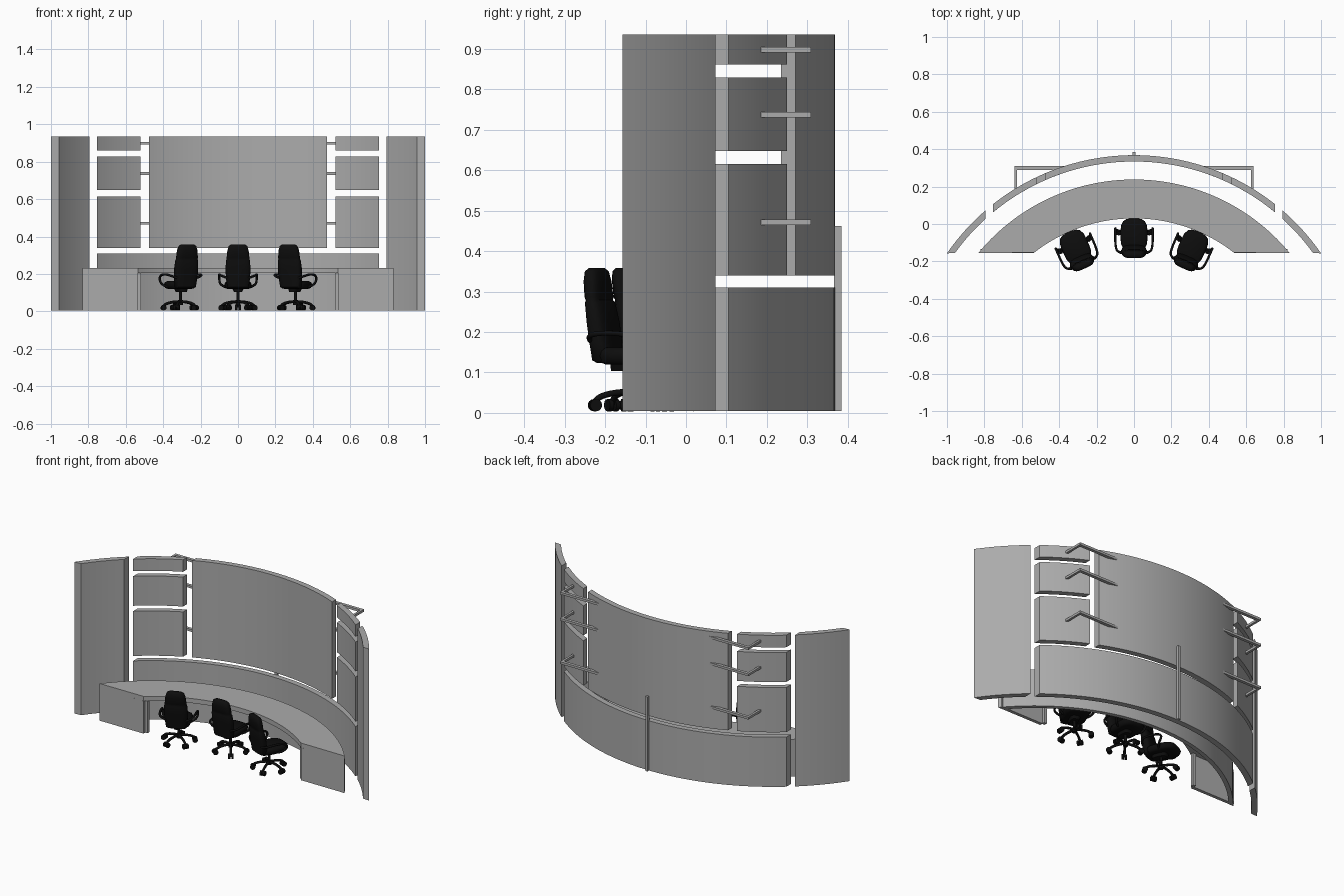
import bpy, bmesh, math
from mathutils import Matrix, Vector

if "Cube" in bpy.data.objects:
    bpy.data.objects.remove(bpy.data.objects["Cube"])

black = bpy.data.materials.new("black_upholstery")
black.diffuse_color = (0.004, 0.004, 0.004, 1)
black.use_nodes = True
black.node_tree.nodes["Principled BSDF"].inputs["Base Color"].default_value = black.diffuse_color
grey = bpy.data.materials.new("mid_grey")
grey.diffuse_color = (0.41, 0.41, 0.41, 1)
grey.use_nodes = True
grey.node_tree.nodes["Principled BSDF"].inputs["Base Color"].default_value = grey.diffuse_color
WALL = (-0.847, 1.181, 1.215)     # arc centre y, inner radius, outer radius
DESK = (-0.84, 0.87, 1.078)


def finish(name, bm, angle=30, mat=grey):
    bmesh.ops.recalc_face_normals(bm, faces=bm.faces)
    me = bpy.data.meshes.new(name)
    bm.to_mesh(me)
    bm.free()
    me.materials.append(mat)
    ob = bpy.data.objects.new(name, me)
    bpy.context.collection.objects.link(ob)
    bpy.context.view_layer.objects.active = ob
    ob.select_set(True)
    bpy.ops.object.shade_smooth_by_angle(angle=math.radians(angle))
    ob.select_set(False)
    return ob


def skin(bm, rings):
    for a, b in zip(rings, rings[1:]):
        n = len(a)
        for i in range(n):
            bm.faces.new((a[i], a[(i + 1) % n], b[(i + 1) % n], b[i]))
    bm.faces.new(rings[0])
    bm.faces.new(rings[-1])


def arc_panel(name, arc, inner_x, outer_x, z0, z1, n=32):
    """Curved slab between two radii, its ends set by x ranges."""
    cy, ri, ro = arc
    bm = bmesh.new()
    rings = []
    for i in range(n + 1):
        t = i / n
        pts = []
        for r, (a, b) in ((ri, inner_x), (ro, outer_x)):
            x = a + (b - a) * t
            pts.append((x, cy + math.sqrt(r * r - x * x)))
        (xi, yi), (xo, yo) = pts
        rings.append([bm.verts.new(p) for p in
                      ((xi, yi, z0), (xo, yo, z0), (xo, yo, z1), (xi, yi, z1))])
    skin(bm, rings)
    return finish(name, bm)


def box(name, lo, hi):
    bm = bmesh.new()
    lo, hi = Vector(lo), Vector(hi)
    m = Matrix.Translation((lo + hi) / 2) @ Matrix.Diagonal((*[abs(v) for v in hi - lo], 1))
    bmesh.ops.create_cube(bm, size=1, matrix=m)
    return finish(name, bm)


# Curved wall
arc_panel("lower_wall", WALL, (-.755, .755), (-.755, .755), .005, .31, 48)
arc_panel("main_wall_panel", WALL, (-.475, .475), (-.475, .475), .34, .935, 40)
box("rear_post", (-.007, .366, .005), (.007, .384, .462))
for s, side in ((-1, "left"), (1, "right")):
    arc_panel(f"{side}_wing", WALL, (s * .793, s * .957), (s * .793, s * 1), .005, .935, 12)
    for i, (z0, z1) in enumerate(((.34, .615), (.648, .829), (.861, .935))):
        arc_panel(f"{side}_side_panel_{i}", WALL, (s * .522, s * .755), (s * .522, s * .755), z0, z1, 12)
    # Angled rods joining the panels at the back
    for i, z in enumerate((.471, .737, .898)):
        box(f"{side}_bracket_long_{i}", (s * .375, .29, z - .007), (s * .64, .309, z + .007))
        box(f"{side}_bracket_short_{i}", (s * .626, .185, z - .007), (s * .64, .29, z + .007))

# Curved desk: top slab, thin outer shell, flat end panels
arc_panel("desk_top", DESK, (-.534, .534), (-.832, .832), .205, .233, 48)
arc_panel("desk_outer_shell", (-.84, 1.053, 1.078), (-.799, .799), (-.832, .832), .005, .205, 48)
for s, side in ((-1, "left"), (1, "right")):
    box(f"{side}_desk_end", (s * .534, -.1538, .005), (s * .82, -.134, .205))
    box(f"{side}_desk_end_return", (s * .518, -.138, .005), (s * .536, -.118, .205))


# Office chair in local space, facing +y
def loft(name, sections, power=3.5, n=24):
    """Stacked rounded rectangles: (z, y, half width, half depth)."""
    bm = bmesh.new()
    rings = []
    for z, y, w, d in sections:
        ring = []
        for k in range(n):
            c, s = math.cos(math.tau * k / n), math.sin(math.tau * k / n)
            f = (abs(c) ** power + abs(s) ** power) ** (-1 / power)
            ring.append(bm.verts.new((w * c * f, y + d * s * f, z)))
        rings.append(ring)
    skin(bm, rings)
    return finish(name, bm, 50, black)


def tubes(name, paths, radius):
    cu = bpy.data.curves.new(name, 'CURVE')
    cu.dimensions = '3D'
    cu.bevel_depth = radius
    cu.bevel_resolution = 2
    cu.use_fill_caps = True
    cu.resolution_u = 4
    cu.materials.append(black)
    for path in paths:
        sp = cu.splines.new('NURBS')
        sp.points.add(len(path) - 1)
        for p, co in zip(sp.points, path):
            p.co = (*co, 1)
        sp.order_u = min(3, len(path))
        sp.use_endpoint_u = True
    ob = bpy.data.objects.new(name, cu)
    bpy.context.collection.objects.link(ob)
    return ob


def casters(name):
    bm = bmesh.new()
    for k in range(5):
        turn = Matrix.Rotation(math.tau * k / 5 + math.pi / 2, 4, 'Z')
        for s in (-1, 1):
            m = turn @ Matrix.Translation((.091, s * .009, .019)) @ Matrix.Rotation(math.pi / 2, 4, 'X')
            bmesh.ops.create_cone(bm, cap_ends=True, segments=14, radius1=.015,
                                  radius2=.015, depth=.012, matrix=m)
    return finish(name, bm, 30, black)


legs = []
for k in range(5):
    a = math.tau * k / 5 + math.pi / 2
    c, s = math.cos(a), math.sin(a)
    legs.append([(.0, 0, .052), (.04 * c, .04 * s, .052), (.092 * c, .092 * s, .036), (.092 * c, .092 * s, .02)])
arms = [[(s * .055, -.085, .178), (s * .09, -.08, .19), (s * .1, -.04, .198), (s * .1, .03, .196),
         (s * .101, .055, .175), (s * .095, .03, .138), (s * .055, .01, .126)] for s in (-1, 1)]

parts = [
    loft("chair_seat", [(.12, .01, .055, .068), (.125, .012, .067, .082), (.14, .014, .072, .088),
                        (.154, .012, .07, .085), (.162, .007, .058, .072)]),
    loft("chair_back", [(.123, -.062, .048, .014), (.13, -.063, .058, .025), (.175, -.068, .064, .026),
                        (.225, -.075, .067, .025), (.272, -.083, .064, .022), (.279, -.085, .061, .018),
                        (.286, -.086, .061, .021), (.325, -.09, .057, .021), (.35, -.092, .049, .018),
                        (.358, -.092, .037, .01)]),
    loft("chair_column", [(.035, 0, .013, .013), (.06, 0, .013, .013), (.061, 0, .008, .008),
                          (.11, 0, .008, .008)], 2, 14),
    loft("chair_mechanism", [(.104, -.01, .022, .04), (.122, -.005, .03, .045)]),
    tubes("chair_star_base", legs, .0075),
    tubes("chair_arms", arms, .0065),
    casters("chair_casters"),
]

# Three chairs placed around the desk's arc centre
for p in parts:
    for label, deg in (("left", 23.6), ("right", -23.6), ("middle", 0)):
        ob = p if deg == 0 else p.copy()
        if deg:
            bpy.context.collection.objects.link(ob)
        ob.name = f"{label}_{p.data.name}"
        ob.matrix_world = (Matrix.Translation((0, -.84, 0)) @ Matrix.Rotation(math.radians(deg), 4, 'Z')
                           @ Matrix.Translation((0, .768, 0)))
